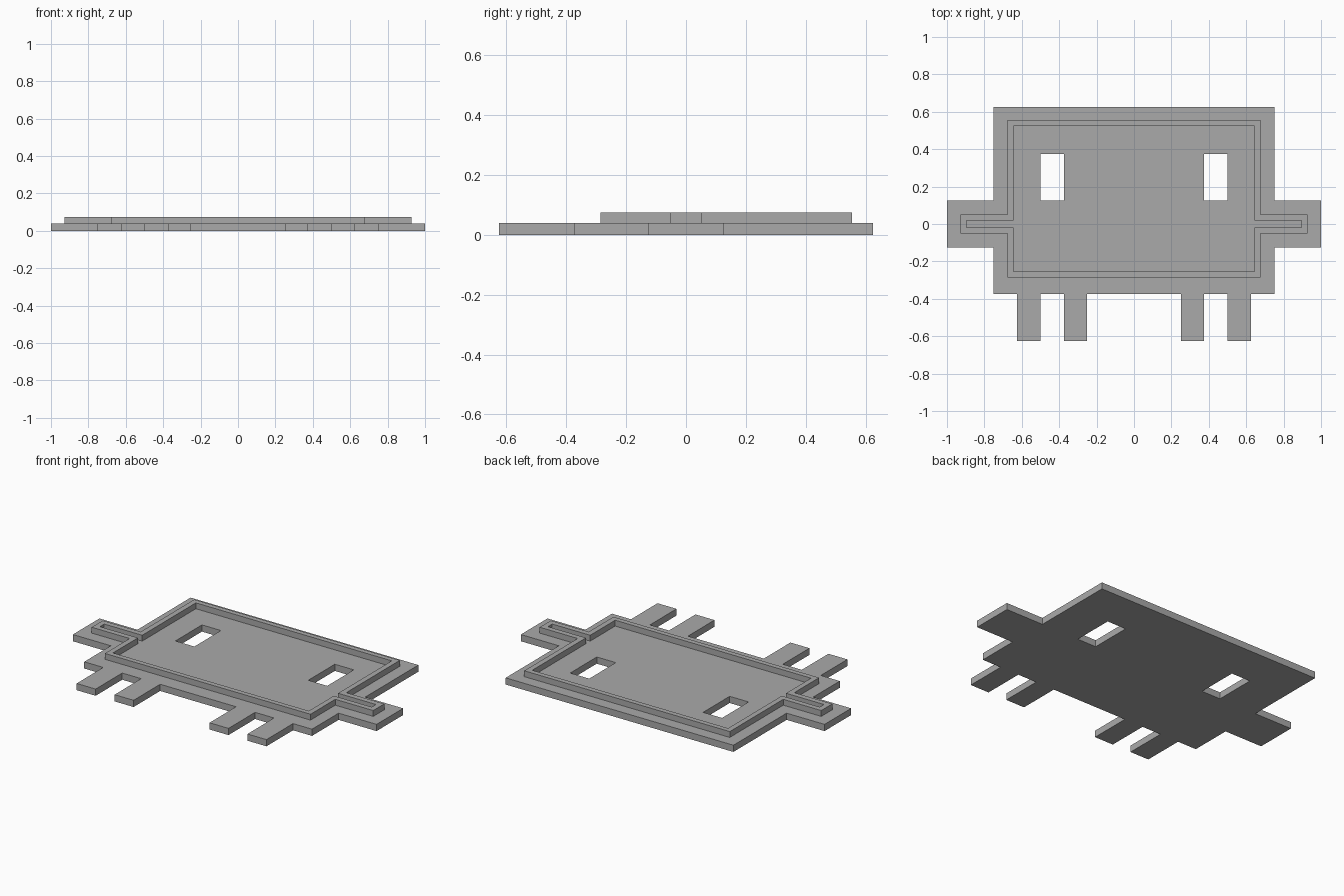
import bpy
import bmesh

cube = bpy.data.objects.get("Cube")
if cube:
    bpy.data.objects.remove(cube, do_unlink=True)

PLATE_H = 0.04
RIDGE_H = 0.035

grey = bpy.data.materials.new("plain_grey")
grey.use_nodes = True
colour = (0.4, 0.4, 0.4, 1)
grey.diffuse_color = colour
grey.node_tree.nodes["Principled BSDF"].inputs["Base Color"].default_value = colour


def mirrored(half):
    """Complete an outline from its +x half."""
    return half + [(-x, y) for x, y in reversed(half)]


def rect(x0, x1, y0, y1):
    return [(x0, y0), (x1, y0), (x1, y1), (x0, y1)]


def body_outline(x, bottom, top, arm_x, arm_y):
    """Rectangle with a thin arm on each side."""
    return mirrored([(x, bottom), (x, -arm_y), (arm_x, -arm_y),
                     (arm_x, arm_y), (x, arm_y), (x, top)])


def slab(name, loops, z, height):
    """Extrude a filled outline; the inner loops become holes."""
    curve = bpy.data.curves.new(name + "_profile", "CURVE")
    curve.dimensions = "2D"
    curve.fill_mode = "BOTH"
    curve.extrude = height / 2
    for loop in loops:
        spline = curve.splines.new("POLY")
        spline.points.add(len(loop) - 1)
        for point, (x, y) in zip(spline.points, loop):
            point.co = (x, y, 0, 1)
        spline.use_cyclic_u = True
    temp = bpy.data.objects.new(name + "_profile", curve)
    bpy.context.collection.objects.link(temp)
    deps = bpy.context.evaluated_depsgraph_get()
    mesh = bpy.data.meshes.new_from_object(temp.evaluated_get(deps))
    bpy.data.objects.remove(temp, do_unlink=True)
    bpy.data.curves.remove(curve)

    # Weld caps to walls and rest the slab on its base height
    bm = bmesh.new()
    bm.from_mesh(mesh)
    bmesh.ops.remove_doubles(bm, verts=bm.verts, dist=0.0005)
    bmesh.ops.recalc_face_normals(bm, faces=bm.faces)
    bmesh.ops.translate(bm, verts=bm.verts, vec=(0, 0, z + height / 2))
    for face in bm.faces:
        face.smooth = False
    bm.to_mesh(mesh)
    bm.free()
    mesh.name = name
    mesh.materials.clear()
    mesh.materials.append(grey)
    obj = bpy.data.objects.new(name, mesh)
    bpy.context.collection.objects.link(obj)
    return obj


# Base plate with arms, four legs and two eye openings
HIP, FOOT = -0.375, -0.625
half = []
for inner in (0.25, 0.5):
    half += [(inner, HIP), (inner, FOOT),
             (inner + 0.125, FOOT), (inner + 0.125, HIP)]
half += [(0.75, HIP), (0.75, -0.125), (1, -0.125),
         (1, 0.125), (0.75, 0.125), (0.75, 0.625)]
eyes = [rect(0.375, 0.5, 0.125, 0.375), rect(-0.5, -0.375, 0.125, 0.375)]
slab("base_plate", [mirrored(half)] + eyes, 0, PLATE_H)

# Raised rim following the body and arms
slab("raised_rim", [body_outline(0.677, -0.285, 0.555, 0.927, 0.052),
                    body_outline(0.645, -0.255, 0.525, 0.895, 0.02)],
     PLATE_H, RIDGE_H)
